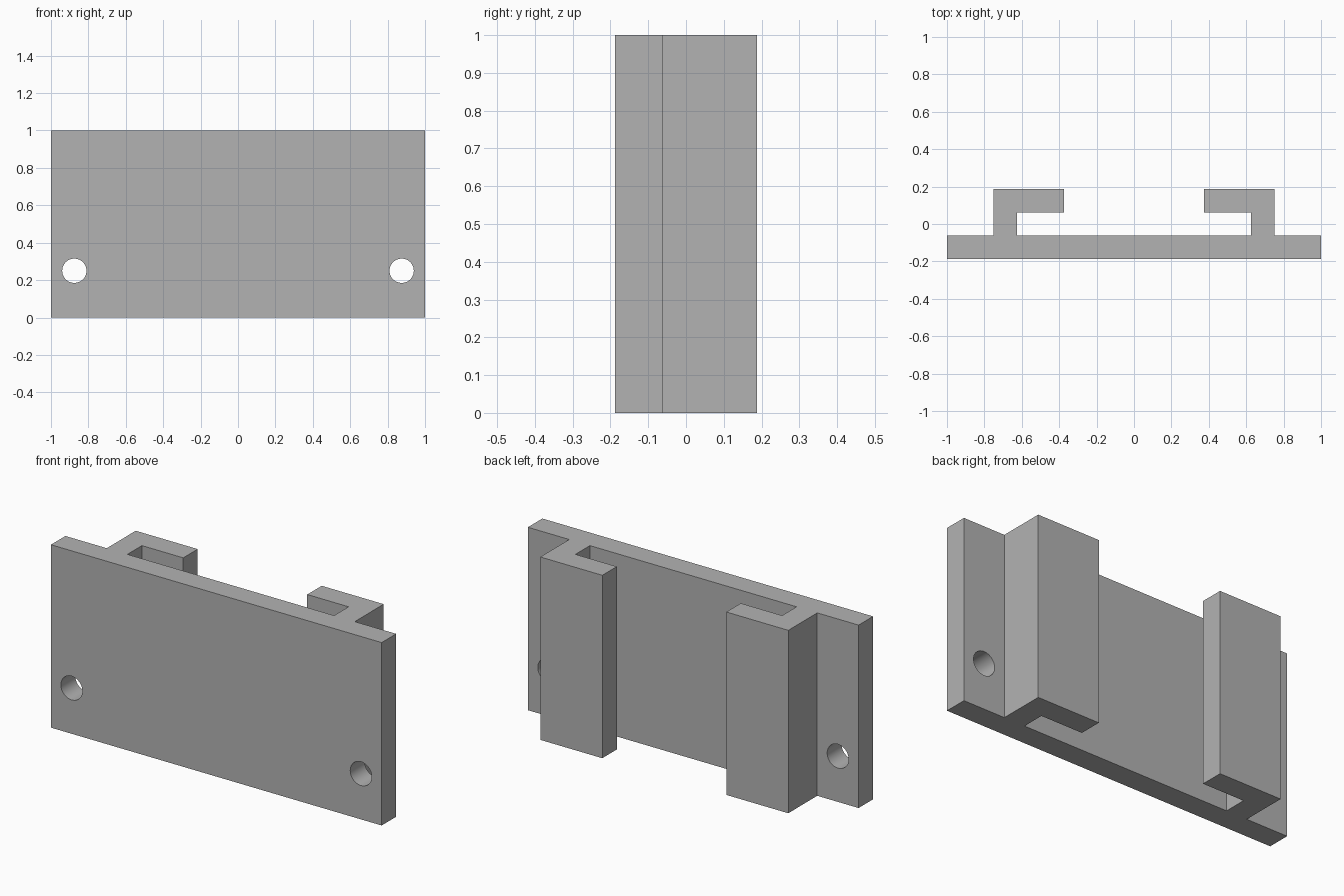
import bpy
import bmesh
import math

cube = bpy.data.objects.get("Cube")
if cube:
    bpy.data.objects.remove(cube, do_unlink=True)

HEIGHT = 1.0
BACK, HOOK_IN, PLATE, FRONT = 0.1875, 0.0625, -0.0625, -0.1875

grey = bpy.data.materials.new("plain grey")
grey.use_nodes = True
colour = (0.45, 0.45, 0.45, 1)
grey.diffuse_color = colour
grey.node_tree.nodes["Principled BSDF"].inputs["Base Color"].default_value = colour


def extrude_profile(name, points, height):
    """Solid made by raising a flat outline from the ground."""
    bm = bmesh.new()
    face = bm.faces.new([bm.verts.new((x, y, 0)) for x, y in points])
    raised = bmesh.ops.extrude_face_region(bm, geom=[face])["geom"]
    top = [v for v in raised if isinstance(v, bmesh.types.BMVert)]
    bmesh.ops.translate(bm, verts=top, vec=(0, 0, height))
    bmesh.ops.recalc_face_normals(bm, faces=bm.faces)
    mesh = bpy.data.meshes.new(name)
    bm.to_mesh(mesh)
    bm.free()
    mesh.materials.append(grey)
    obj = bpy.data.objects.new(name, mesh)
    bpy.context.collection.objects.link(obj)
    return obj


# Plate with two inward hooks: half outline, mirrored across x
half = [(1, FRONT), (1, PLATE), (0.75, PLATE), (0.75, BACK), (0.375, BACK),
        (0.375, HOOK_IN), (0.625, HOOK_IN), (0.625, PLATE)]
outline = half + [(-x, y) for x, y in reversed(half)]
bracket = extrude_profile("hooked_mounting_plate", outline, HEIGHT)

# Screw holes near the two lower corners
cutters = []
for side in (-1, 1):
    bpy.ops.mesh.primitive_cylinder_add(
        vertices=48, radius=0.065, depth=0.3,
        location=(side * 0.875, (FRONT + PLATE) / 2, 0.25),
        rotation=(math.pi / 2, 0, 0))
    cutter = bpy.context.object
    cutter.name = "screw_hole_cutter"
    cutter.hide_render = True
    cutter.data.materials.append(grey)
    cutters.append(cutter)
    cut = bracket.modifiers.new("screw hole", 'BOOLEAN')
    cut.operation = 'DIFFERENCE'
    cut.solver = 'EXACT'
    cut.object = cutter

bpy.ops.object.select_all(action='DESELECT')
bracket.select_set(True)
bpy.context.view_layer.objects.active = bracket
for name in [m.name for m in bracket.modifiers]:
    bpy.ops.object.modifier_apply(modifier=name)
for cutter in cutters:
    bpy.data.objects.remove(cutter, do_unlink=True)
bpy.ops.object.shade_smooth_by_angle(angle=math.radians(30))
